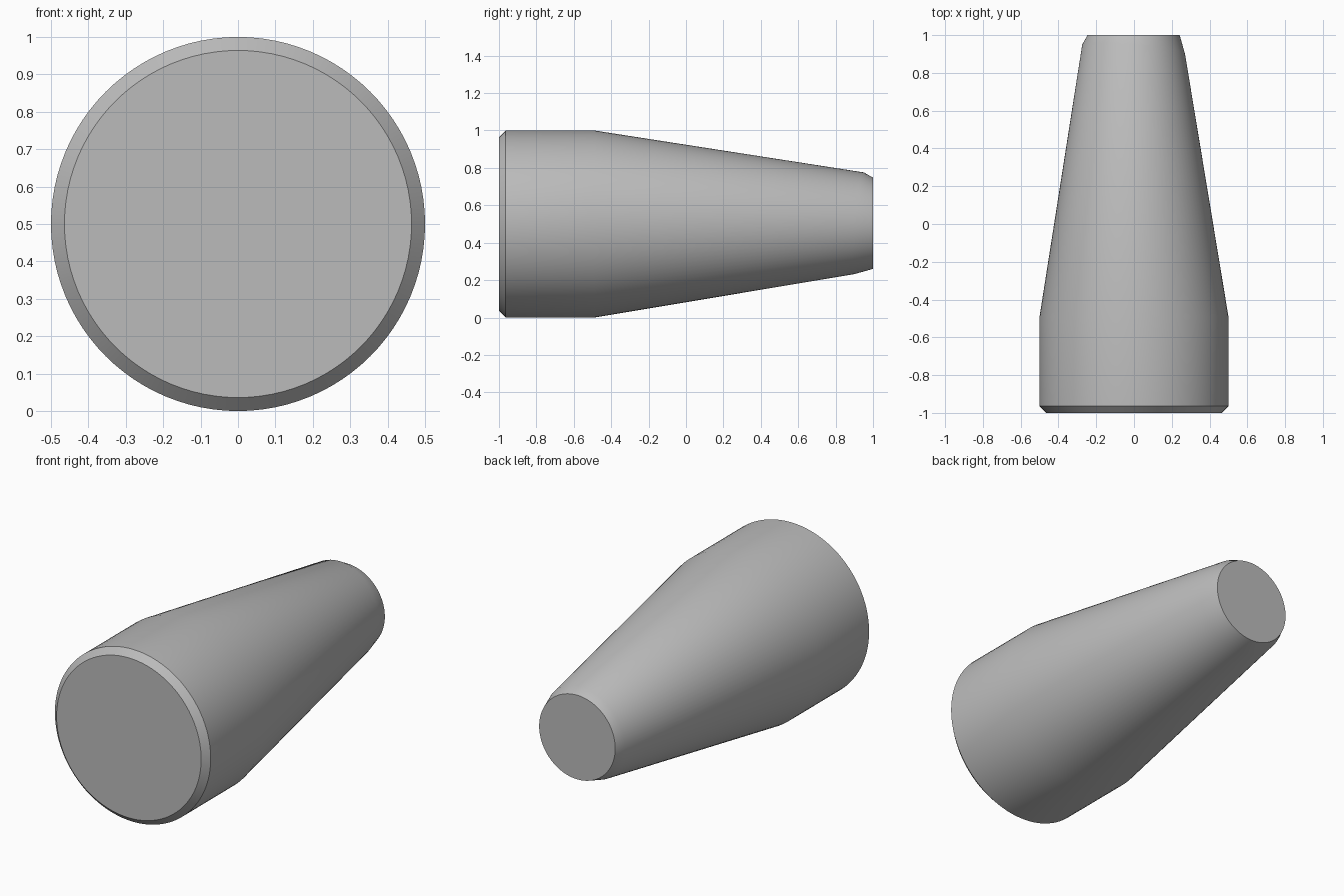
import bpy, bmesh, math

SEGMENTS = 96

old = bpy.data.objects.get("Cube")
if old:
    bpy.data.objects.remove(old, do_unlink=True)

grey = bpy.data.materials.new("plain grey")
grey.use_nodes = True
colour = (0.5, 0.5, 0.5, 1)
grey.diffuse_color = colour
grey.node_tree.nodes["Principled BSDF"].inputs["Base Color"].default_value = colour


def add_ring(bm, y, radius, lift=0, skew=0):
    """Circle around the long axis; skew tilts it toward upper left."""
    ring = []
    for i in range(SEGMENTS):
        a = 2 * math.pi * i / SEGMENTS
        c, s = math.cos(a), math.sin(a)
        offset = skew * (s - c)
        ring.append(bm.verts.new((radius * c - lift / 2,
                                  y + offset,
                                  0.5 + lift + radius * s)))
    return ring


# Profile from front cap to narrow end: y, radius, lift, skew
profile = [
    (-1.0, 0.464, 0, 0),
    (-0.964, 0.5, 0, 0),
    (-0.49, 0.5, 0, 0),
    (0.925, 0.272, 0.004, 0.025),
    (1.0, 0.244, 0.004, 0),
]

bm = bmesh.new()
rings = [add_ring(bm, *p) for p in profile]
for a, b in zip(rings, rings[1:]):
    for i in range(SEGMENTS):
        j = (i + 1) % SEGMENTS
        bm.faces.new((a[i], a[j], b[j], b[i]))
bm.faces.new(rings[0])
bm.faces.new(rings[-1])
bmesh.ops.recalc_face_normals(bm, faces=bm.faces)

mesh = bpy.data.meshes.new("tapered_plug")
bm.to_mesh(mesh)
bm.free()
mesh.materials.append(grey)
plug = bpy.data.objects.new("tapered_plug", mesh)
bpy.context.collection.objects.link(plug)

# Smooth walls, crisp caps and chamfer
bpy.ops.object.select_all(action="DESELECT")
plug.select_set(True)
bpy.context.view_layer.objects.active = plug
bpy.ops.object.shade_smooth_by_angle(angle=math.radians(32))
